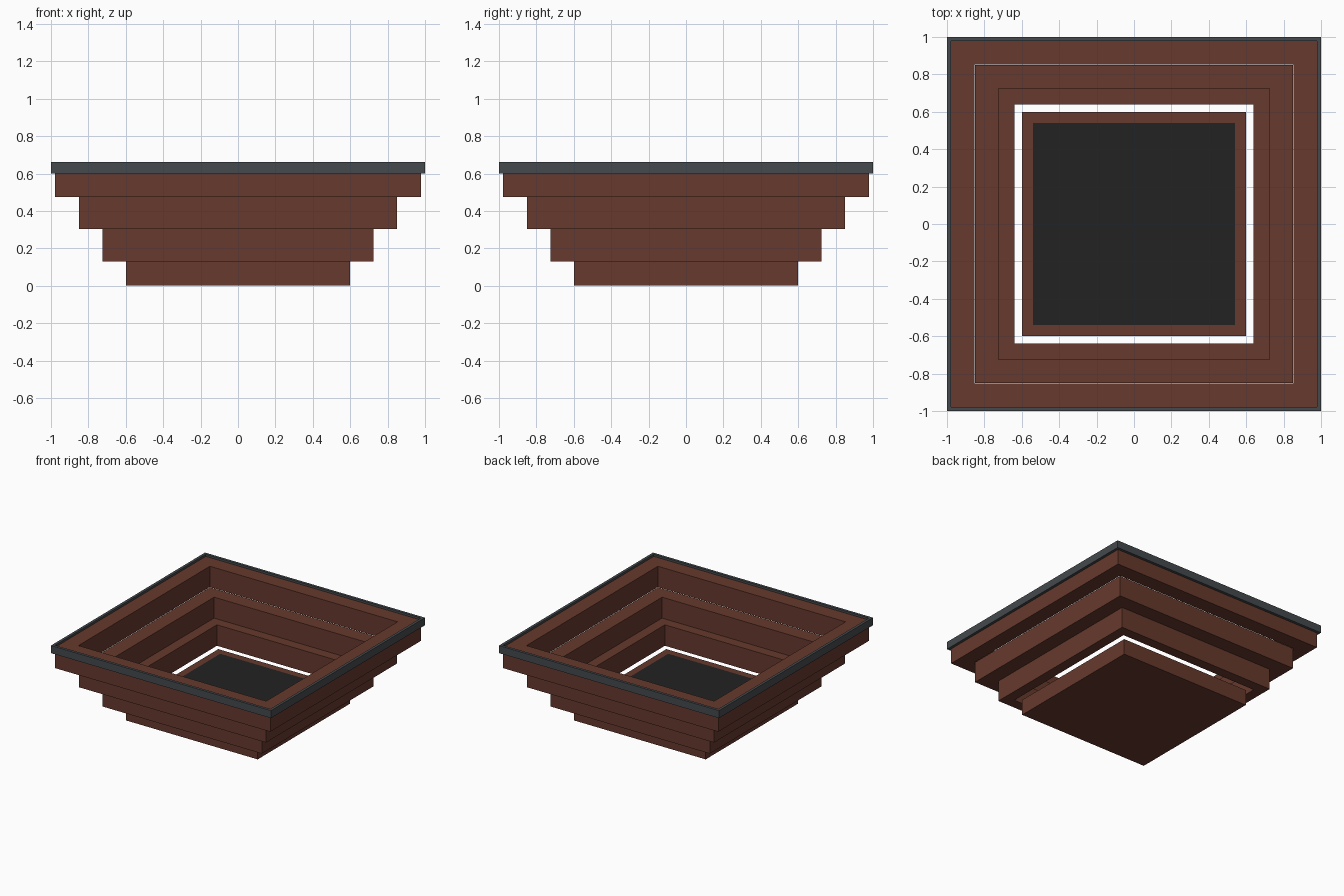
import bpy
import bmesh

if "Cube" in bpy.data.objects:
    bpy.data.objects.remove(bpy.data.objects["Cube"], do_unlink=True)


def material(name, color):
    mat = bpy.data.materials.new(name)
    mat.use_nodes = True
    mat.diffuse_color = color
    mat.node_tree.nodes["Principled BSDF"].inputs["Base Color"].default_value = color
    return mat


BROWN = material("brown wood", (0.133, 0.041, 0.026, 1))
GREY = material("slate grey", (0.058, 0.067, 0.074, 1))
DARK = material("dark soil", (0.016, 0.016, 0.016, 1))


def finish(name, bm, *mats):
    bmesh.ops.recalc_face_normals(bm, faces=bm.faces)
    mesh = bpy.data.meshes.new(name)
    bm.to_mesh(mesh)
    bm.free()
    for mat in mats:
        mesh.materials.append(mat)
    obj = bpy.data.objects.new(name, mesh)
    bpy.context.collection.objects.link(obj)
    return obj


def square(bm, half, z):
    corners = ((-1, -1), (1, -1), (1, 1), (-1, 1))
    return [bm.verts.new((x * half, y * half, z)) for x, y in corners]


def frame(name, outer, inner, bottom, top, mat):
    """Square ring with a rectangular wall section."""
    bm = bmesh.new()
    section = ((outer, bottom), (outer, top), (inner, top), (inner, bottom))
    loops = [square(bm, half, z) for half, z in section]
    for a, b in zip(loops, loops[1:] + loops[:1]):
        for i in range(4):
            j = (i + 1) % 4
            bm.faces.new((a[i], a[j], b[j], b[i]))
    return finish(name, bm, mat)


# Solid base with the dark panel inset flush in its top face
bm = bmesh.new()
bmesh.ops.create_cube(bm, size=1)
for v in bm.verts:
    v.co = (v.co.x * 1.195, v.co.y * 1.195, 0.13 * (v.co.z + 0.5))
bm.normal_update()
top_face = max(bm.faces, key=lambda f: f.calc_center_median().z)
bmesh.ops.inset_region(bm, faces=[top_face], thickness=0.083)
top_face.material_index = 1
finish("base_tray", bm, BROWN, DARK)

# Stepped wooden tiers, each wider than the one below
frame("lower_tier", 0.725, 0.64, 0.13, 0.302, BROWN)
frame("middle_tier", 0.85, 0.725, 0.302, 0.474, BROWN)
frame("upper_tier", 0.978, 0.853, 0.474, 0.645, BROWN)

# Thin edging around the top
frame("rim", 1.0, 0.978, 0.6, 0.662, GREY)
